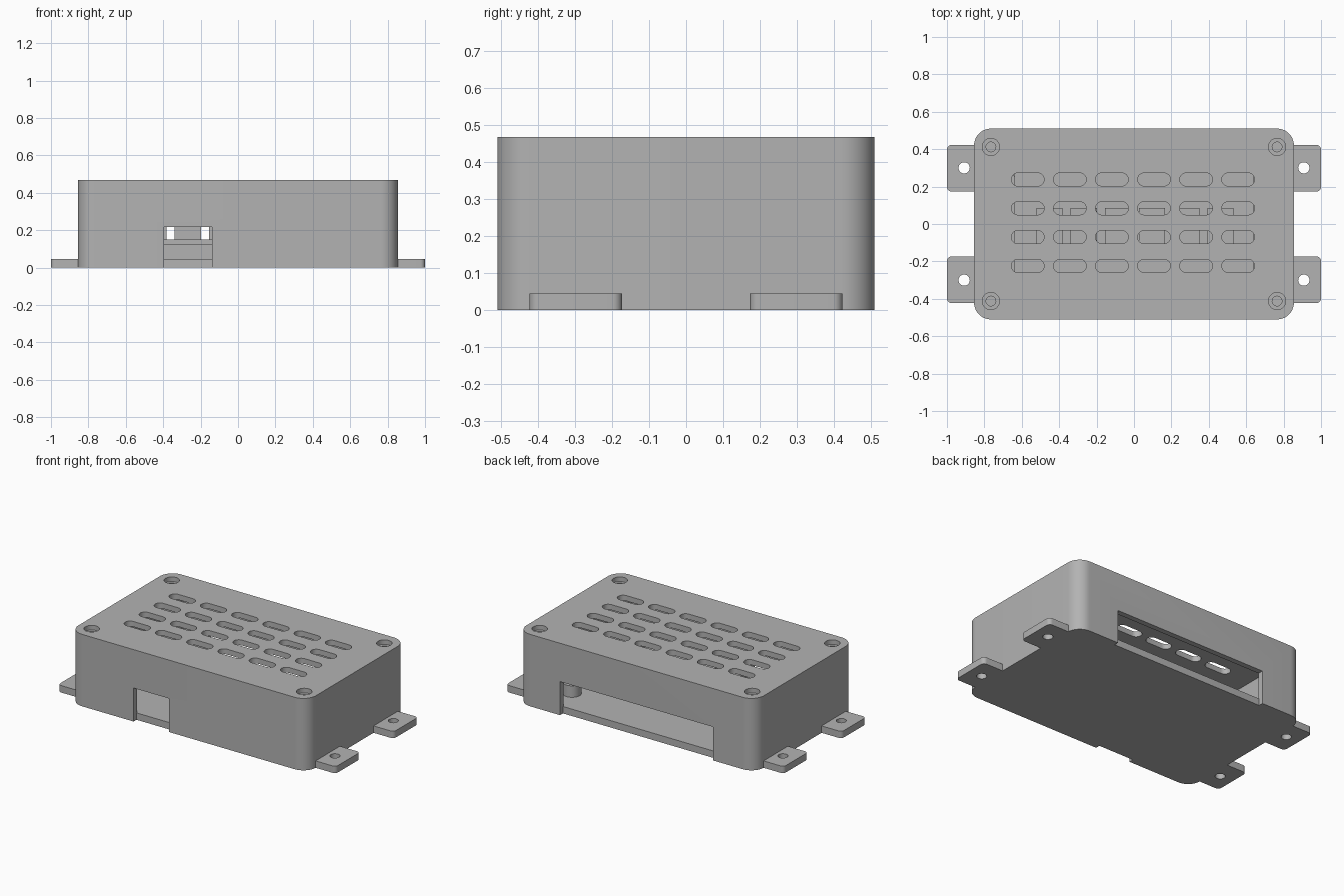
import bpy, bmesh
from math import pi, cos, sin

cube = bpy.data.objects.get("Cube")
if cube:
    bpy.data.objects.remove(cube, do_unlink=True)

grey = bpy.data.materials.new("matte grey")
grey.use_nodes = True
GREY = (0.45, 0.45, 0.45, 1)
grey.diffuse_color = GREY
grey.node_tree.nodes["Principled BSDF"].inputs["Base Color"].default_value = GREY


def prism(name, cx, cy, w, d, z0, z1, r=0.0, seg=8):
    """Upright block with rounded corners; r = w/2 = d/2 gives a cylinder."""
    bm = bmesh.new()
    pts = []
    for k, (sx, sy) in enumerate([(1, 1), (-1, 1), (-1, -1), (1, -1)]):
        for i in range(seg + 1 if r else 1):
            a = pi / 2 * (k + i / seg)
            pts.append((cx + sx * (w / 2 - r) + r * cos(a),
                        cy + sy * (d / 2 - r) + r * sin(a), z0))
    face = bm.faces.new([bm.verts.new(p) for p in pts])
    bmesh.ops.remove_doubles(bm, verts=bm.verts, dist=1e-5)
    top = bmesh.ops.extrude_face_region(bm, geom=list(bm.faces))["geom"]
    for v in top:
        if isinstance(v, bmesh.types.BMVert):
            v.co.z = z1
    bmesh.ops.recalc_face_normals(bm, faces=bm.faces)
    mesh = bpy.data.meshes.new(name)
    bm.to_mesh(mesh)
    bm.free()
    mesh.materials.append(grey)
    ob = bpy.data.objects.new(name, mesh)
    bpy.context.collection.objects.link(ob)
    return ob


def cylinder(name, x, y, r, z0, z1):
    return prism(name, x, y, 2 * r, 2 * r, z0, z1, r * 0.9999)


def combine(ob, others, operation):
    """Apply booleans and remove the helpers."""
    for other in others:
        mod = ob.modifiers.new("cut", "BOOLEAN")
        mod.object, mod.operation, mod.solver = other, operation, "EXACT"
    deps = bpy.context.evaluated_depsgraph_get()
    mesh = bpy.data.meshes.new_from_object(ob.evaluated_get(deps))
    ob.modifiers.clear()
    ob.data = mesh
    for other in others:
        bpy.data.objects.remove(other, do_unlink=True)


def smooth(ob):
    bpy.ops.object.select_all(action="DESELECT")
    ob.select_set(True)
    bpy.context.view_layer.objects.active = ob
    bpy.ops.object.shade_smooth_by_angle(angle=0.5)


CORNERS = [(sx, sy) for sx in (-1, 1) for sy in (-1, 1)]
H, BASE = 0.468, 0.045

# Hollow cover, open underneath
cover = prism("cover", 0, 0, 1.71, 1.02, 0, H, 0.09, 12)
cavity = prism("cavity", 0, 0, 1.64, 0.95, -0.1, H - 0.035, 0.055)
combine(cover, [cavity], "DIFFERENCE")
posts = [cylinder("post", sx * 0.765, sy * 0.412, 0.07, BASE + 0.002, H - 0.01)
         for sx, sy in CORNERS]
combine(cover, posts, "UNION")

# Vents, screw recesses and cable openings
cutters = [prism("vent", -0.568 + 0.225 * i, 0.238 - 0.154 * j, 0.175, 0.07, H - 0.1, H + 0.1, 0.0349)
           for i in range(6) for j in range(4)]
for sx, sy in CORNERS:
    x, y = sx * 0.765, sy * 0.412
    cutters.append(cylinder("screw_head", x, y, 0.046, H - 0.03, H + 0.1))
    cutters.append(cylinder("screw_hole", x, y, 0.026, 0.1, H - 0.02))
cutters.append(prism("front_opening", -0.267, -0.5, 0.255, 0.12, -0.1, 0.218))
cutters.append(prism("back_opening", 0, 0.5, 1.1, 0.12, -0.1, 0.218))
combine(cover, cutters, "DIFFERENCE")
smooth(cover)

# Base plate with drilled mounting tabs
plate = prism("base_plate", 0, 0, 1.65, 0.96, 0, BASE, 0.06)
combine(plate, [prism("tab", sx * 0.89, sy * 0.298, 0.22, 0.25, 0, BASE, 0.025)
                for sx, sy in CORNERS], "UNION")
combine(plate, [cylinder("tab_hole", sx * 0.908, sy * 0.3, 0.03, -0.1, 0.2)
                for sx, sy in CORNERS], "DIFFERENCE")
smooth(plate)

# Circuit board on standoffs
for sx, sy in CORNERS:
    smooth(cylinder("standoff", sx * 0.61, sy * 0.3, 0.055, BASE, 0.12))
prism("circuit_board", 0, 0, 1.28, 0.58, 0.12, 0.15)
prism("board_underside_block", -0.2, 0, 0.5, 0.1, BASE, 0.12)

# Row of relay blocks
for i in range(6):
    prism("relay_block", -0.452 + 0.183 * i, -0.04, 0.14, 0.25, 0.15, 0.27)
